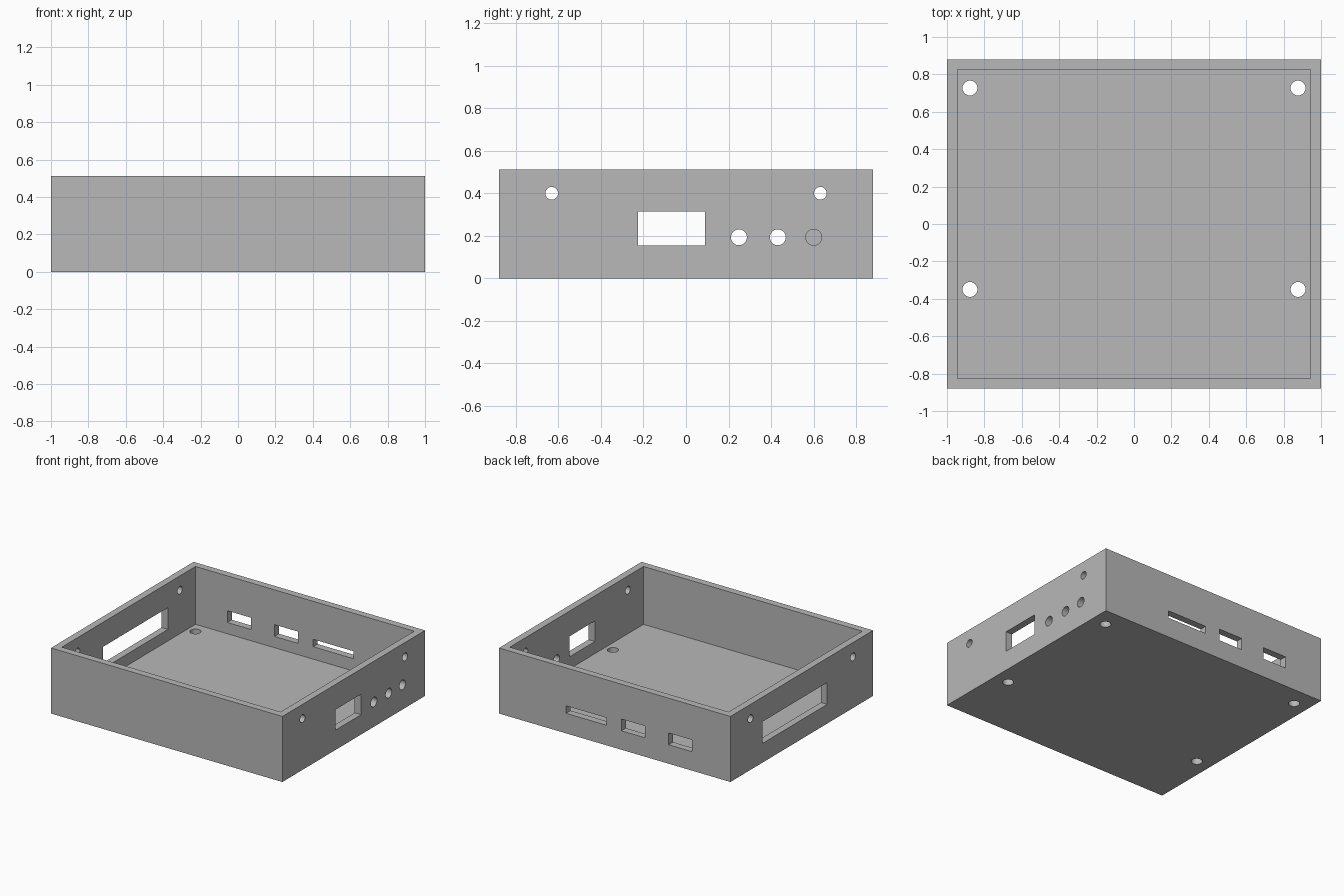
import bpy
import bmesh
from math import pi, radians
from mathutils import Matrix, Vector

if "Cube" in bpy.data.objects:
    bpy.data.objects.remove(bpy.data.objects["Cube"], do_unlink=True)

# Overall sizes
HALF_X, HALF_Y, HEIGHT = 1.0, 0.88, 0.512
WALL, FLOOR = 0.055, 0.06
CUT = 0.1  # depth of each opening cutter, longer than the wall is thick
WALL_X = HALF_X - WALL / 2
WALL_Y = HALF_Y - WALL / 2

grey = bpy.data.materials.new("light_grey_plastic")
grey.use_nodes = True
colour = (0.48, 0.48, 0.48, 1)
grey.diffuse_color = colour
grey.node_tree.nodes["Principled BSDF"].inputs["Base Color"].default_value = colour


def add_box(bm, low, high):
    low, high = Vector(low), Vector(high)
    place = Matrix.Translation((low + high) / 2) @ Matrix.Diagonal((*(high - low), 1))
    bmesh.ops.create_cube(bm, size=1, matrix=place)


def add_rod(bm, centre, radius, axis):
    turn = Matrix.Rotation(pi / 2, 4, "Y") if axis == "X" else Matrix()
    bmesh.ops.create_cone(bm, cap_ends=True, segments=32, radius1=radius, radius2=radius,
                          depth=CUT, matrix=Matrix.Translation(centre) @ turn)


def make_object(name, bm):
    mesh = bpy.data.meshes.new(name)
    bm.to_mesh(mesh)
    bm.free()
    obj = bpy.data.objects.new(name, mesh)
    obj.data.materials.append(grey)
    bpy.context.collection.objects.link(obj)
    return obj


# Solid block that becomes the open tray
bm = bmesh.new()
add_box(bm, (-HALF_X, -HALF_Y, 0), (HALF_X, HALF_Y, HEIGHT))
tray = make_object("enclosure_tray", bm)

# Inner cavity
bm = bmesh.new()
add_box(bm, (WALL - HALF_X, WALL - HALF_Y, FLOOR), (HALF_X - WALL, HALF_Y - WALL, HEIGHT + 0.1))
cavity = make_object("cavity_cutter", bm)

bm = bmesh.new()
# Floor mounting holes and upper side-wall screw holes
for side in (-1, 1):
    for y in (-0.35, 0.727):
        add_rod(bm, (side * 0.877, y, FLOOR / 2), 0.04, "Z")
    for y in (-0.632, 0.632):
        add_rod(bm, (side * WALL_X, y, 0.4), 0.03, "X")
# Round connector holes in the right-hand (+x) wall
for y in (0.249, 0.432, 0.601):
    add_rod(bm, (WALL_X, y, 0.193), 0.0375, "X")
# Rectangular windows in the two side walls
for x, y0, y1, z0, z1 in ((WALL_X, -0.225, 0.09, 0.155, 0.315),
                          (-WALL_X, -0.314, 0.486, 0.15, 0.32)):
    add_box(bm, (x - CUT / 2, y0, z0), (x + CUT / 2, y1, z1))
# Port slots in the back wall
for x0, x1, z0, z1 in ((-0.67, -0.466, 0.148, 0.24),
                       (-0.263, -0.058, 0.148, 0.24),
                       (0.072, 0.42, 0.157, 0.215)):
    add_box(bm, (x0, WALL_Y - CUT / 2, z0), (x1, WALL_Y + CUT / 2, z1))
openings = make_object("openings_cutter", bm)

# Cut the tray, then discard the cutters
bpy.ops.object.select_all(action="DESELECT")
bpy.context.view_layer.objects.active = tray
tray.select_set(True)
for cutter in (cavity, openings):
    cutter.hide_render = True
    cut = tray.modifiers.new(cutter.name, "BOOLEAN")
    cut.operation = "DIFFERENCE"
    cut.solver = "EXACT"
    cut.object = cutter
    bpy.ops.object.modifier_apply(modifier=cut.name)
    bpy.data.objects.remove(cutter, do_unlink=True)

bpy.ops.object.shade_smooth_by_angle(angle=radians(30))
